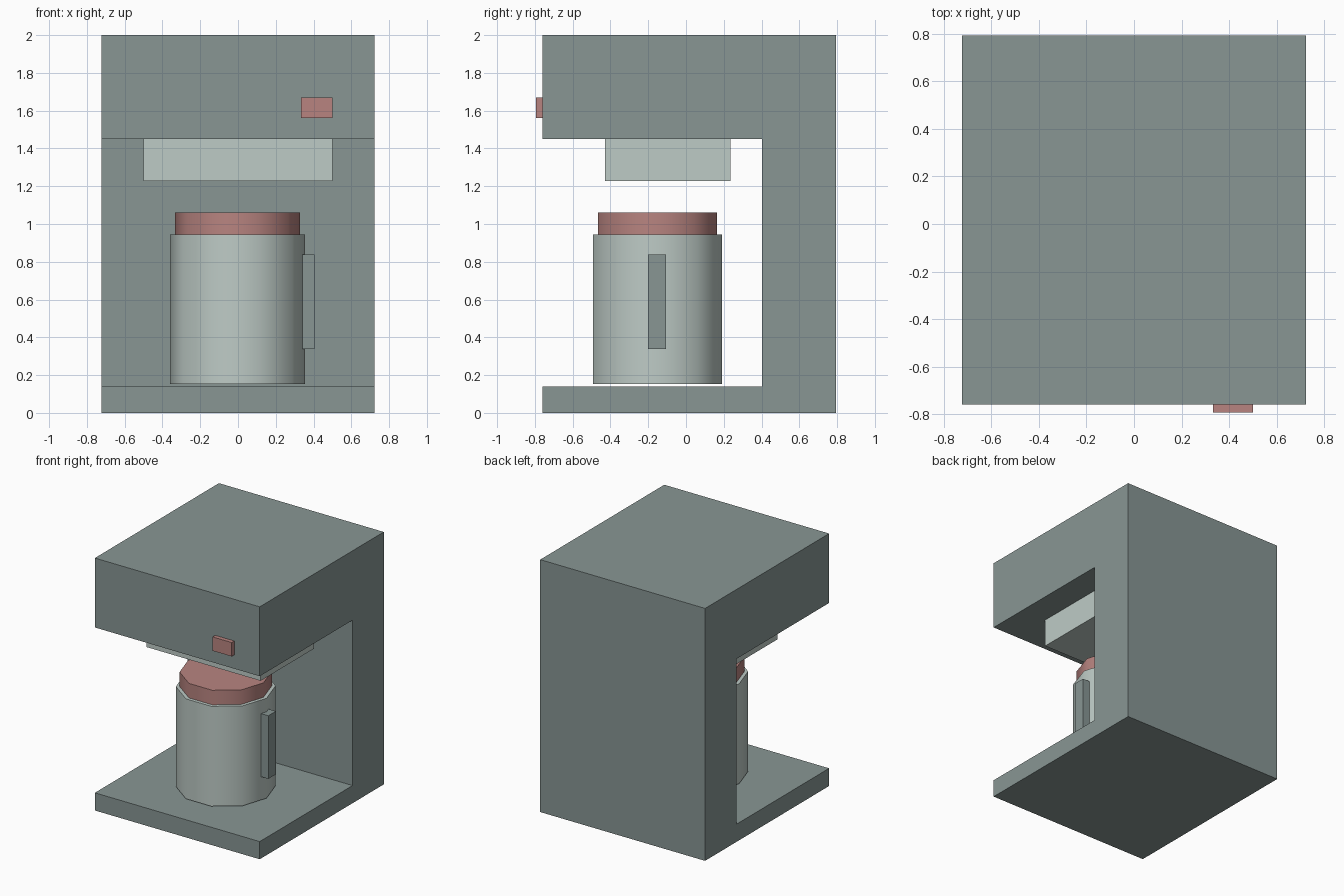
import bpy, bmesh, math
from mathutils import Matrix

if "Cube" in bpy.data.objects:
    bpy.data.objects.remove(bpy.data.objects["Cube"])


def material(name, rgb):
    m = bpy.data.materials.new(name)
    m.diffuse_color = (*rgb, 1)
    m.use_nodes = True
    m.node_tree.nodes["Principled BSDF"].inputs["Base Color"].default_value = m.diffuse_color
    return m


GREY = material("slate grey", (0.246, 0.305, 0.296))
PALE = material("pale grey green", (0.515, 0.597, 0.565))
ROSE = material("dusty rose", (0.479, 0.231, 0.216))


def finish(name, bm, mat):
    bmesh.ops.recalc_face_normals(bm, faces=bm.faces)
    mesh = bpy.data.meshes.new(name)
    bm.to_mesh(mesh)
    bm.free()
    mesh.materials.append(mat)
    obj = bpy.data.objects.new(name, mesh)
    bpy.context.collection.objects.link(obj)
    return obj


def box(name, mat, xs, ys, zs):
    bm = bmesh.new()
    bmesh.ops.create_cube(bm, size=1)
    for v in bm.verts:
        v.co = [(a + b) / 2 + c * (b - a) for c, (a, b) in zip(v.co, (xs, ys, zs))]
    return finish(name, bm, mat)


def drum(name, mat, radius, z0, z1):
    """Ten-sided smooth drum with corners on the x axis."""
    bm = bmesh.new()
    place = Matrix.Translation((-0.002, -0.151, (z0 + z1) / 2)) @ Matrix.Rotation(math.pi / 2, 4, 'Z')
    bmesh.ops.create_cone(bm, cap_ends=True, segments=10, radius1=radius,
                          radius2=radius, depth=z1 - z0, matrix=place)
    obj = finish(name, bm, mat)
    obj.data.shade_smooth()
    obj.data.set_sharp_from_angle(angle=math.radians(40))
    return obj


# C-shaped housing: side profile extruded across the width
HALF = 0.7225
profile = [(-0.76, 0), (0.793, 0), (0.793, 2), (-0.76, 2),
           (-0.76, 1.45), (0.402, 1.45), (0.402, 0.14), (-0.76, 0.14)]
bm = bmesh.new()
side = bm.faces.new([bm.verts.new((-HALF, y, z)) for y, z in profile])
ext = bmesh.ops.extrude_face_region(bm, geom=[side])
bmesh.ops.translate(bm, vec=(2 * HALF, 0, 0),
                    verts=[g for g in ext["geom"] if isinstance(g, bmesh.types.BMVert)])
finish("housing", bm, GREY)

# Filter holder under the head and switch on its front
box("filter_holder", PALE, (-0.5, 0.5), (-0.43, 0.235), (1.228, 1.45))
box("switch", ROSE, (0.333, 0.5), (-0.793, -0.76), (1.56, 1.67))

# Jug with lid and handle
drum("jug", PALE, 0.358, 0.153, 0.945)
drum("jug_lid", ROSE, 0.331, 0.945, 1.06)
box("jug_handle", GREY, (0.342, 0.406), (-0.2, -0.105), (0.338, 0.838))
